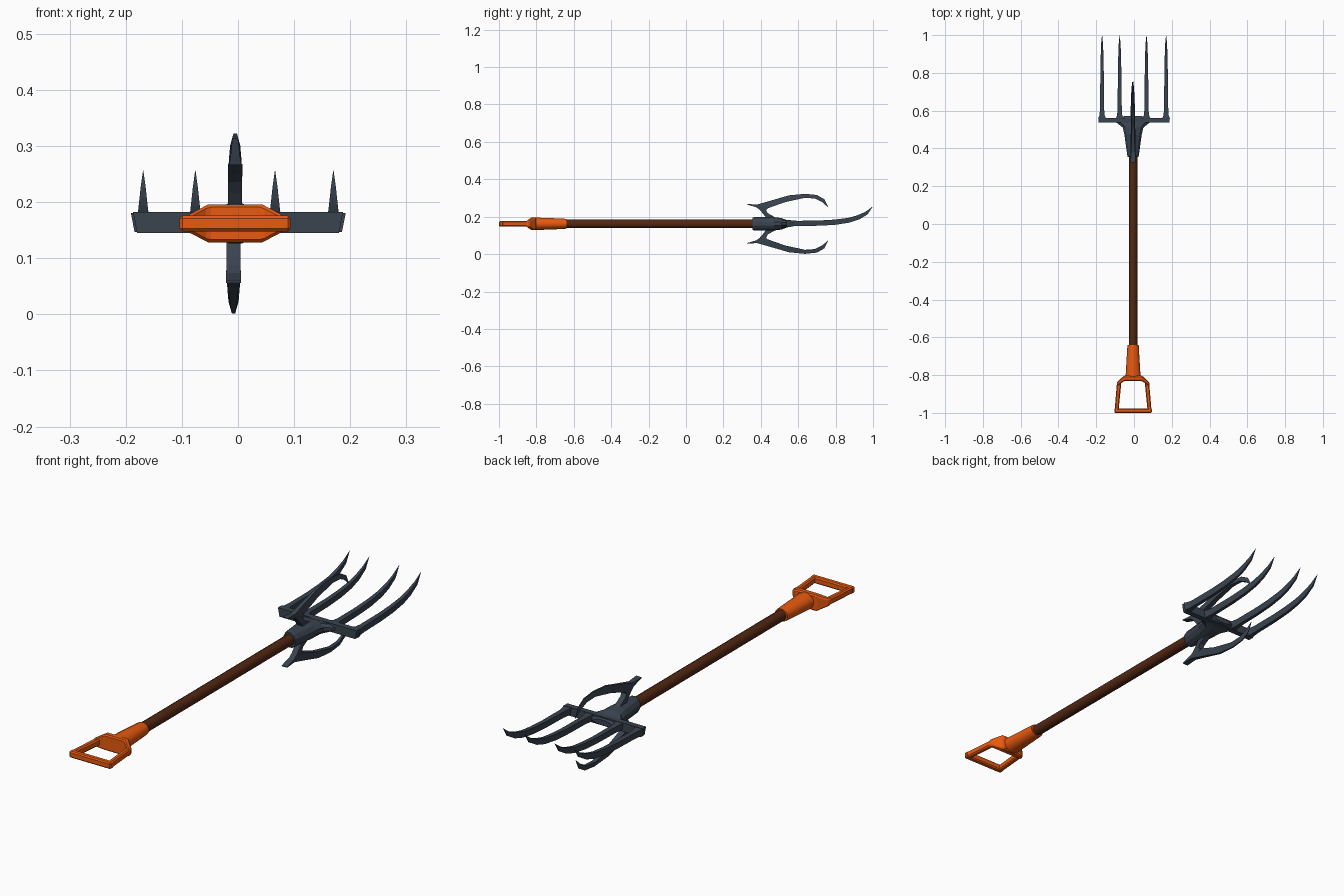
import bpy, bmesh
from math import sin, cos, tau
from mathutils import Vector

if "Cube" in bpy.data.objects:
    bpy.data.objects.remove(bpy.data.objects["Cube"])

CX, CZ = -0.005, 0.162


def material(name, rgb):
    m = bpy.data.materials.new(name)
    m.diffuse_color = (*rgb, 1)
    m.use_nodes = True
    m.node_tree.nodes["Principled BSDF"].inputs["Base Color"].default_value = m.diffuse_color
    return m


ORANGE = material("orange_plastic", (0.8, 0.1, 0.005))
WOOD = material("dark_wood", (0.085, 0.02, 0.006))
STEEL = material("dark_steel", (0.042, 0.057, 0.08))


def loft(name, rings, mat, smooth=False, bevel=0):
    """Skin equal-sized rings of points into a closed, capped solid."""
    bm = bmesh.new()
    vs = [[bm.verts.new(p) for p in r] for r in rings]
    n = len(vs[0])
    for a, b in zip(vs, vs[1:]):
        for i in range(n):
            j = (i + 1) % n
            bm.faces.new((a[i], a[j], b[j], b[i]))
    bm.faces.new(vs[0])
    bm.faces.new(vs[-1][::-1])
    bmesh.ops.recalc_face_normals(bm, faces=bm.faces)
    me = bpy.data.meshes.new(name)
    bm.to_mesh(me)
    bm.free()
    ob = bpy.data.objects.new(name, me)
    bpy.context.collection.objects.link(ob)
    me.materials.append(mat)
    if bevel:
        mod = ob.modifiers.new("bevel", 'BEVEL')
        mod.width = bevel
        mod.segments = 1
    if smooth:
        bpy.context.view_layer.objects.active = ob
        ob.select_set(True)
        bpy.ops.object.shade_smooth_by_angle(angle=0.6)
        ob.select_set(False)
    return ob


def oval(y, rx, rz, n=12):
    return [(CX + rx * cos(tau * (i + .5) / n), y, CZ + rz * sin(tau * (i + .5) / n))
            for i in range(n)]


def box_ring_x(x, y0, y1, hz):
    return [(CX + x, y0, CZ - hz), (CX + x, y1, CZ - hz),
            (CX + x, y1, CZ + hz), (CX + x, y0, CZ + hz)]


# wooden shaft
loft("shaft", [oval(-0.66, .023, .023), oval(0.38, .023, .023)], WOOD, True)

# handle socket and yoke
loft("handle_socket", [oval(-0.64, .031, .027), oval(-0.66, .032, .029),
                       oval(-0.79, .04, .034), oval(-0.82, .042, .034)], ORANGE, True)
loft("handle_yoke", [box_ring_x(-.086, -.86, -.838, .014), box_ring_x(-.048, -.832, -.803, .034),
                     box_ring_x(.048, -.832, -.803, .034), box_ring_x(.086, -.86, -.838, .014)],
     ORANGE, bevel=.005)

# handle side arms and grip bar
for side, label in ((-1, "left"), (1, "right")):
    def arm_ring(y, xi, xo, hz):
        return [(CX + side * xi, y, CZ - hz), (CX + side * xo, y, CZ - hz),
                (CX + side * xo, y, CZ + hz), (CX + side * xi, y, CZ + hz)]
    loft("handle_arm_" + label, [arm_ring(-.838, .062, .085, .014),
                                 arm_ring(-.99, .077, .098, .014)], ORANGE, bevel=.005)
loft("handle_grip", [box_ring_x(-.099, -1, -.976, .014), box_ring_x(.099, -1, -.976, .014)],
     ORANGE, bevel=.005)

# metal socket spreading into the crossbar
loft("head_socket", [oval(.355, .029, .033), oval(.365, .032, .037), oval(.47, .047, .037),
                     oval(.51, .056, .032), oval(.54, .095, .02), oval(.558, .09, .017),
                     oval(.572, .045, .012)], STEEL)

# crossbar, slightly wider along its top edge
loft("crossbar", [[(s * .180, .538, .145), (s * .180, .562, .145),
                   (s * .187, .562, .182), (s * .187, .538, .182)] for s in (-1, 1)], STEEL)

# four main tines: y, z, half width, half thickness
TINE = [(.555, .164, .022, .017), (.575, .164, .014, .015), (.60, .164, .0115, .014),
        (.72, .166, .010, .014), (.80, .171, .009, .014), (.87, .181, .008, .013),
        (.92, .196, .0065, .012), (.965, .219, .0045, .009), (1.0, .256, .0004, .0008)]


def tine_rings(x):
    rings = []
    for i, (y, z, w, t) in enumerate(TINE):
        a, b = TINE[max(i - 1, 0)], TINE[min(i + 1, len(TINE) - 1)]
        d = Vector((b[0] - a[0], b[1] - a[1])).normalized()
        ny, nz = -d.y * t, d.x * t
        if i == len(TINE) - 1:
            ny = nz = -t * .5
        # flat top, narrower underside
        rings.append([(x - w, y + ny, z + nz), (x + w, y + ny, z + nz),
                      (x + w * .7, y - ny, z - nz), (x - w * .7, y - ny, z - nz)])
    return rings


for k, x in enumerate((-.169, -.076, .066, .170)):
    loft(f"tine_{k + 1}", tine_rings(x), STEEL)

# upper and lower hooked prongs: outer y,z / inner y,z / outer half width / inner half width
PRONG = [(.326, .268, .327, .265, .013, .013), (.38, .265, .38, .249, .011, .013),
         (.45, .285, .44, .246, .008, .013), (.55, .314, .53, .278, .005, .011),
         (.636, .3225, .636, .301, .003, .009), (.70, .316, .69, .297, .002, .007),
         (.74, .293, .73, .277, .001, .004), (.76, .252, .757, .252, .0004, .0006)]
STEM = [(.37, .255, .445, .252), (.395, .236, .428, .236), (.412, .216, .436, .22),
        (.425, .198, .465, .203), (.43, .175, .51, .178)]

for side, label, x in ((1, "upper", CX), (-1, "lower", CX - .003)):
    def flip(z):
        return CZ + side * (z - CZ)
    loft("prong_" + label, [[(x - wo, yo, flip(zo)), (x + wo, yo, flip(zo)),
                             (x + wi, yi, flip(zi)), (x - wi, yi, flip(zi))]
                            for yo, zo, yi, zi, wo, wi in PRONG], STEEL)
    loft("prong_stem_" + label, [[(x - .0125, ya, flip(za)), (x + .0125, ya, flip(za)),
                                  (x + .0125, yb, flip(zb)), (x - .0125, yb, flip(zb))]
                                 for ya, za, yb, zb in STEM], STEEL)
